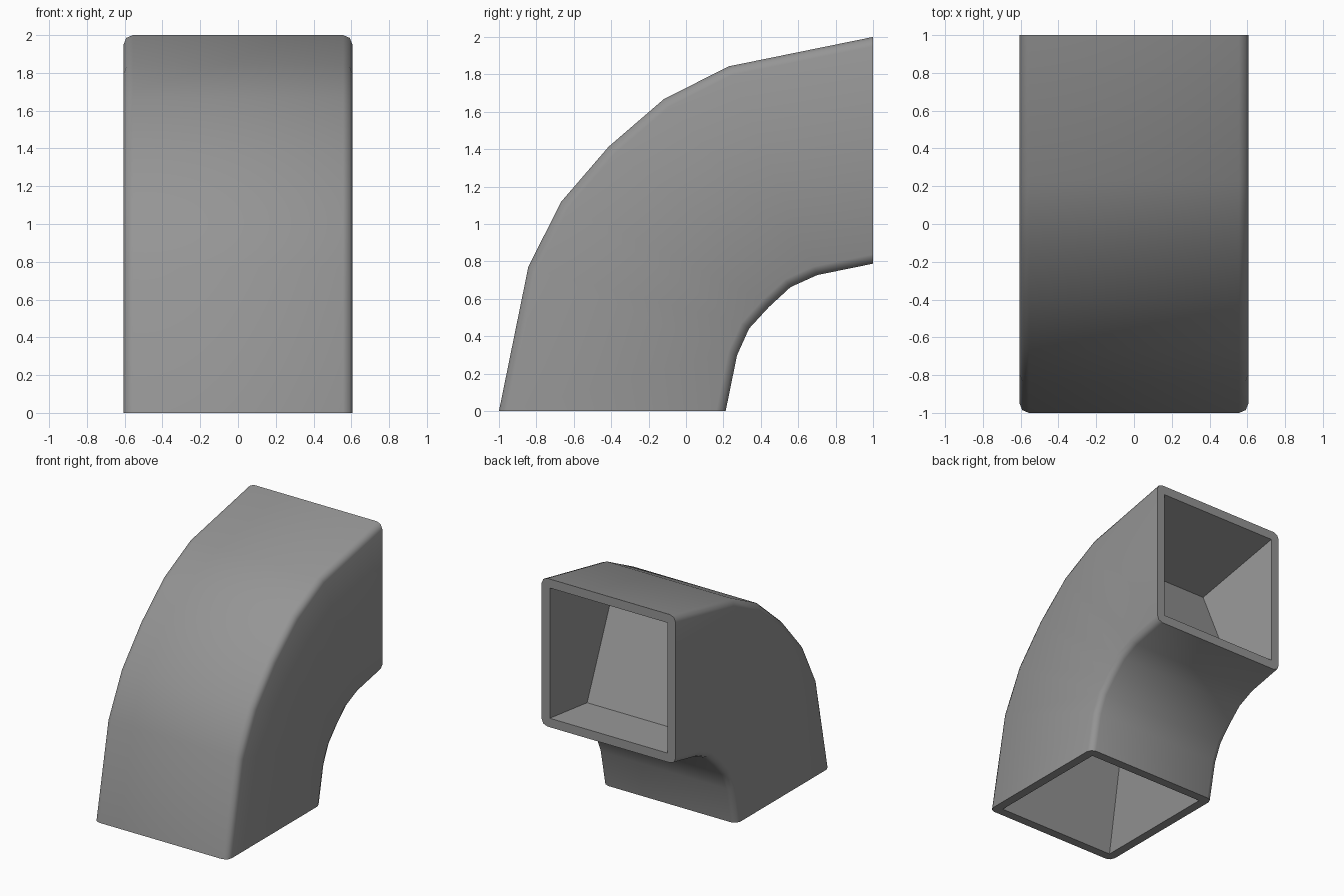
import bpy, bmesh, math
from mathutils import Vector

cube = bpy.data.objects.get("Cube")
if cube:
    bpy.data.objects.remove(cube, do_unlink=True)

HALF = 0.606      # half width of the square duct
BEVEL = 0.05      # rounding of its long edges

# Painted metal
grey = bpy.data.materials.new("mid_grey")
grey.use_nodes = True
colour = (0.3, 0.3, 0.3, 1)
grey.diffuse_color = colour
grey.node_tree.nodes["Principled BSDF"].inputs["Base Color"].default_value = colour

bm = bmesh.new()


def ring(y, z, degrees, half, radius):
    """Square section with rounded corners, standing across the path."""
    a = math.radians(degrees)
    across = Vector((0, -math.cos(a), math.sin(a)))
    verts = []
    for corner in range(4):
        mid = math.radians(45 + 90 * corner)
        cx = math.copysign(half - radius, math.cos(mid))
        cv = math.copysign(half - radius, math.sin(mid))
        for turn in (-45, 0, 45):
            t = mid + math.radians(turn)
            u, v = cx + radius * math.cos(t), cv + radius * math.sin(t)
            verts.append(bm.verts.new(Vector((u, y, z)) + across * v))
    return verts


def bridge(a, b):
    for i in range(len(a)):
        j = (i + 1) % len(a)
        bm.faces.new((a[i], a[j], b[j], b[i]))


# Centre path of the bend; the second half mirrors the first
path = [(1, 1.394, 90), (0.465, 1.285, 67), (0.22, 1.165, 56), (0.015, 0.985, 45)]
path += [(1 - z, 1 - y, 90 - a) for y, z, a in reversed(path[:-1])]

# Outer skin
skin = [ring(*p, HALF, BEVEL) for p in path]
for a, b in zip(skin, skin[1:]):
    bridge(a, b)

# Flat rim and tapering blind recess at each mouth
for mouth, end, nxt in ((skin[0], path[0], path[1]), (skin[-1], path[-1], path[-2])):
    lip = ring(*end, 0.533, 0)
    back = ring(*nxt, 0.447, 0)
    bridge(mouth, lip)
    bridge(lip, back)
    bm.faces.new(back[::3])

bmesh.ops.remove_doubles(bm, verts=bm.verts, dist=0.0005)
bmesh.ops.recalc_face_normals(bm, faces=bm.faces)

mesh = bpy.data.meshes.new("duct_elbow")
bm.to_mesh(mesh)
bm.free()
mesh.materials.append(grey)
duct = bpy.data.objects.new("duct_elbow", mesh)
bpy.context.collection.objects.link(duct)

bpy.ops.object.select_all(action='DESELECT')
duct.select_set(True)
bpy.context.view_layer.objects.active = duct
bpy.ops.object.shade_smooth_by_angle(angle=math.radians(50))
